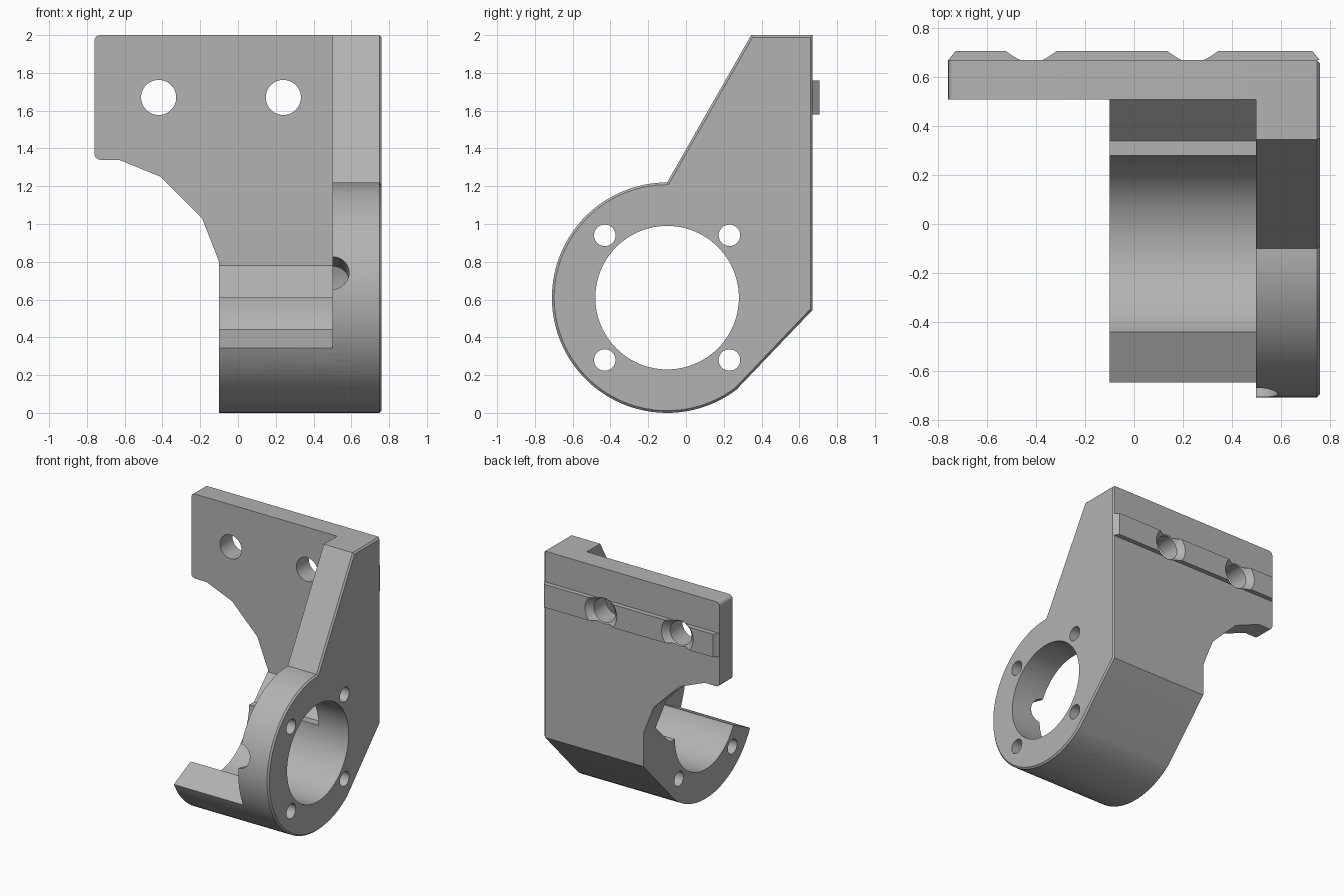
import bpy, bmesh
from math import sin, cos, radians
from mathutils import Vector

if "Cube" in bpy.data.objects:
    bpy.data.objects.remove(bpy.data.objects["Cube"])

# Single grey material
grey = bpy.data.materials.new("bracket grey")
grey.use_nodes = True
COLOUR = (0.45, 0.45, 0.45, 1)
grey.diffuse_color = COLOUR
grey.node_tree.nodes["Principled BSDF"].inputs["Base Color"].default_value = COLOUR

# Bore axis position and main radii
CY, CZ = -0.1, 0.61
R_OUT, R_BORE, BOLT = 0.61, 0.38, 0.33
PLACE = {"x": lambda u, v, w: (w, u, v),
         "y": lambda u, v, w: (u, w, v),
         "z": lambda u, v, w: (u, v, w)}


def arc(start, end, steps):
    """Points on the outer ring, in the side plane."""
    angles = [radians(start + (end - start) * i / steps) for i in range(steps + 1)]
    return [(CY + R_OUT * cos(a), CZ + R_OUT * sin(a)) for a in angles]


def prism(name, points, axis, low, high, bevel=None, offset=0.0, segments=1):
    """Extrude a flat profile along an axis; bevel the edges picked by a rule."""
    bm = bmesh.new()
    rings = [[bm.verts.new(PLACE[axis](u, v, w)) for u, v in points] for w in (low, high)]
    for ring in rings:
        bm.faces.new(ring)
    n = len(points)
    for i in range(n):
        j = (i + 1) % n
        bm.faces.new((rings[0][i], rings[0][j], rings[1][j], rings[1][i]))
    bmesh.ops.recalc_face_normals(bm, faces=bm.faces)
    if bevel:
        edges = [e for e in bm.edges if bevel(*(v.co for v in e.verts))]
        bmesh.ops.bevel(bm, geom=edges, offset=offset, segments=segments,
                        profile=0.5, affect='EDGES', clamp_overlap=True)
    return finish(name, bm)


def rod(name, start, end, r1, r2=None, sides=48):
    """Cylinder or cone between two points."""
    a, b = Vector(start), Vector(end)
    bm = bmesh.new()
    bmesh.ops.create_cone(bm, cap_ends=True, segments=sides, radius1=r1,
                          radius2=r1 if r2 is None else r2, depth=(b - a).length)
    bm.transform((b - a).to_track_quat('Z', 'Y').to_matrix().to_4x4())
    bmesh.ops.translate(bm, verts=bm.verts, vec=(a + b) / 2)
    return finish(name, bm)


def finish(name, bm):
    mesh = bpy.data.meshes.new(name)
    bm.to_mesh(mesh)
    bm.free()
    mesh.materials.append(grey)
    obj = bpy.data.objects.new(name, mesh)
    bpy.context.collection.objects.link(obj)
    return obj


def combine(target, tool, operation, keep=False):
    """Apply a boolean and discard the tool object."""
    mod = target.modifiers.new("boolean", 'BOOLEAN')
    mod.operation, mod.object, mod.solver = operation, tool, 'EXACT'
    bpy.context.view_layer.objects.active = target
    bpy.ops.object.modifier_apply(modifier=mod.name)
    if not keep:
        bpy.data.objects.remove(tool)


# Side plate: ring that rises into a tapered arm, outer rim chamfered
side_profile = arc(90, 307, 64) + [(0.67, 0.545), (0.67, 2), (0.345, 2)]
bracket = prism("bracket", side_profile, "x", 0.5, 0.76,
                lambda a, b: min(a.x, b.x) > 0.75, 0.012)

# Lower cradle: open trough with a stepped ledge at the back
cradle_profile = arc(206, 307, 32) + [(0.67, 0.545), (0.67, 0.78), (0.51, 0.78),
                                      (0.34, 0.61), (CY, CZ)]
cradle = prism("cradle", cradle_profile, "x", -0.1, 0.5)

# Back plate: faceted cutaway at lower left, rounded left corners
back_profile = [(0.5, 2), (-0.76, 2), (-0.76, 1.34), (-0.63, 1.34), (-0.41, 1.25),
                (-0.19, 1.03), (-0.1, 0.8), (-0.1, 0.78), (0.5, 0.78)]
back_plate = prism("back_plate", back_profile, "y", 0.51, 0.67,
                   lambda a, b: max(a.x, b.x) < -0.75 and abs(a.z - b.z) < 0.01, 0.03, 4)

# Locating rail across the back with sloped ends
rail = prism("locating_rail", [(-0.76, 0.67), (-0.73, 0.707), (0.73, 0.707), (0.76, 0.67)],
             "z", 1.58, 1.76)

for part in (cradle, back_plate):
    combine(bracket, part, 'UNION')

# Main bore and four bolt holes
combine(bracket, rod("bore", (-0.3, CY, CZ), (1, CY, CZ), R_BORE, sides=96), 'DIFFERENCE')
for sy in (-1, 1):
    for sz in (-1, 1):
        y, z = CY + sy * BOLT, CZ + sz * BOLT
        combine(bracket, rod("bolt_hole", (-0.3, y, z), (1, y, z), 0.057, sides=32), 'DIFFERENCE')

# Radial notch in the front of the ring
tilt = radians(12.5)
tip = (0.5, CY - 0.9 * cos(tilt), CZ + 0.9 * sin(tilt))
combine(bracket, rod("notch", (0.5, CY, CZ), tip, 0.088), 'DIFFERENCE')

# Countersunk mounting holes through plate and rail
for x in (-0.42, 0.24):
    hole = rod("mount_hole", (x, 0.3, 1.67), (x, 0.9, 1.67), 0.093)
    sink = rod("countersink", (x, 0.6, 1.67), (x, 0.75, 1.67), 0.03, 0.18)
    for tool in (hole, sink):
        combine(bracket, tool, 'DIFFERENCE', keep=True)
        combine(rail, tool, 'DIFFERENCE')

# Smooth curved walls, crisp edges
bpy.ops.object.select_all(action='DESELECT')
for obj in (bracket, rail):
    obj.select_set(True)
    bpy.context.view_layer.objects.active = obj
bpy.ops.object.shade_smooth_by_angle(angle=radians(25))
